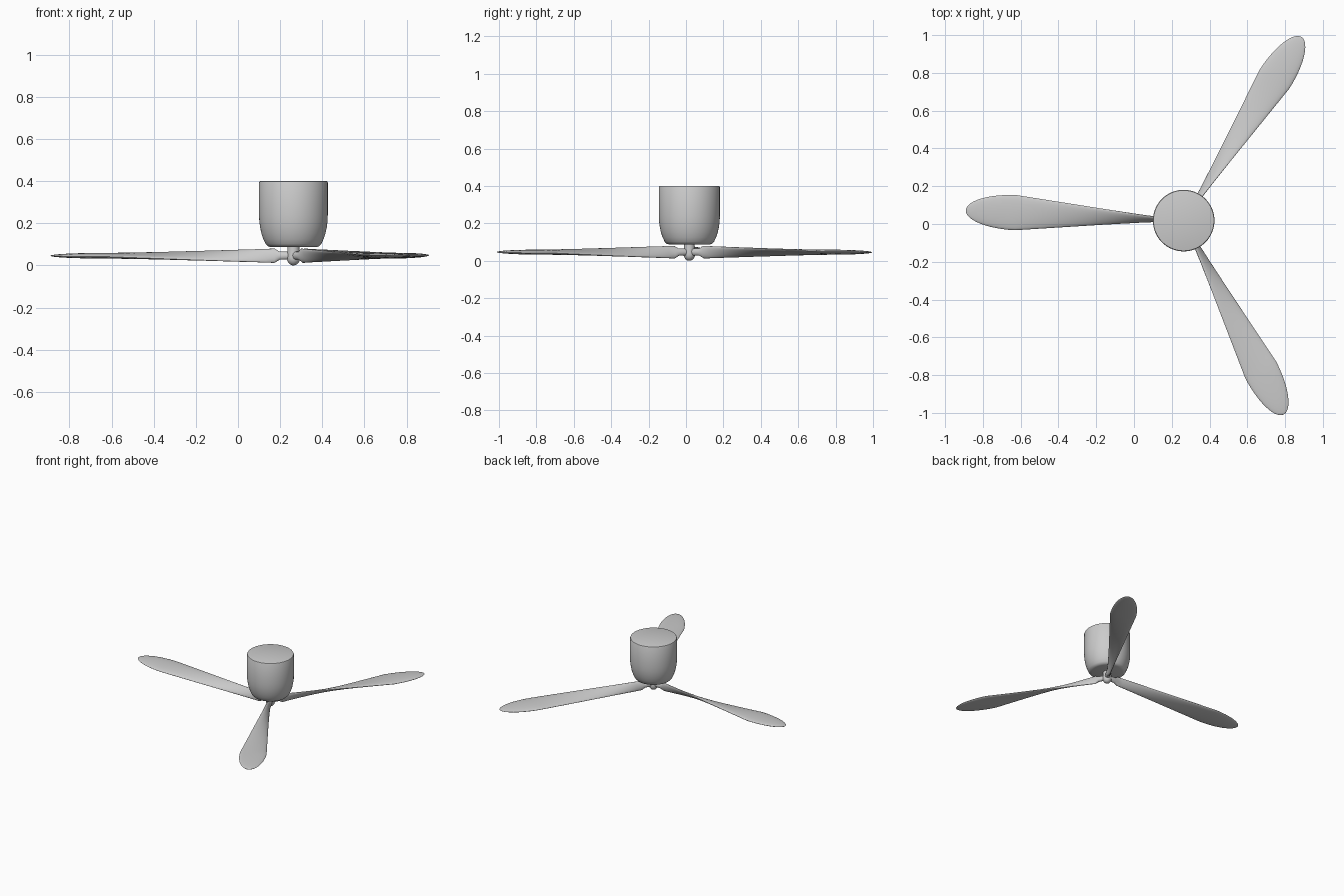
import bpy, bmesh, math

if "Cube" in bpy.data.objects:
    bpy.data.objects.remove(bpy.data.objects["Cube"])

CX, CY, BLADE_Z = 0.263, 0.018, 0.046

def finish(name, bm, angle=40):
    bmesh.ops.recalc_face_normals(bm, faces=bm.faces[:])
    me = bpy.data.meshes.new(name)
    bm.to_mesh(me)
    bm.free()
    ob = bpy.data.objects.new(name, me)
    bpy.context.collection.objects.link(ob)
    bpy.ops.object.select_all(action='DESELECT')
    bpy.context.view_layer.objects.active = ob
    ob.select_set(True)
    bpy.ops.object.shade_smooth_by_angle(angle=math.radians(angle))
    return ob

def loft(bm, rings):
    """Bridge closed rings of points and cap both ends."""
    vs = [[bm.verts.new(p) for p in ring] for ring in rings]
    n = len(vs[0])
    for a, b in zip(vs, vs[1:]):
        for i in range(n):
            j = (i + 1) % n
            bm.faces.new((a[i], a[j], b[j], b[i]))
    bm.faces.new(vs[0])
    bm.faces.new(vs[-1])

def lathe(name, profile, n=64):
    bm = bmesh.new()
    loft(bm, [[(r * math.cos(2 * math.pi * i / n), r * math.sin(2 * math.pi * i / n), z)
               for i in range(n)] for r, z in profile])
    ob = finish(name, bm)
    ob.location = (CX, CY, 0)
    return ob

# motor housing: straight drum with a rounded lower shoulder
lathe("motor_housing", [(0.108, 0.087), (0.122, 0.091), (0.132, 0.102), (0.143, 0.125),
                        (0.152, 0.152), (0.158, 0.18), (0.162, 0.21), (0.163, 0.24),
                        (0.163, 0.393), (0.160, 0.399), (0.157, 0.4)])

# hub shaft with a rounded nose
nose = [(0.031 * math.sin(math.radians(a)), 0.035 - 0.035 * math.cos(math.radians(a)))
        for a in range(6, 91, 12)]
lathe("hub", nose + [(0.031, 0.045), (0.028, 0.075), (0.028, 0.1)], 32)

# blades: steep narrow root lofted to a flat wide paddle with an elliptical end
R0, R1, R2, N = 0.09, 0.89, 1.155, 24

def section(r, chord, thick):
    cu, cz = chord
    length = math.hypot(cu, cz)
    nu, nz = -cz / length, cu / length
    ring = []
    for i in range(N):
        a = 2 * math.pi * i / N
        c, s = math.cos(a), math.sin(a) * thick
        ring.append((r, c * cu + s * nu, c * cz + s * nz))
    return ring

def blade(name, angle):
    bm = bmesh.new()
    # round neck and short flare into the blade root
    rings = [section(r, (0.003, -0.019), 0.017) for r in (0.015, 0.065)]
    for k in range(21):
        t = k / 20
        chord = (0.005 + 0.088 * t, -0.034 + 0.030 * t)
        rings.append(section(R0 + (R1 - R0) * t, chord, 0.010 + 0.003 * t))
    for k in range(1, 13):
        a = math.radians(89 * k / 12)
        s = math.cos(a)
        rings.append(section(R1 + (R2 - R1) * math.sin(a), (0.093 * s, -0.004 * s), 0.013 * s))
    loft(bm, rings)
    ob = finish(name, bm, 50)
    ob.location = (CX, CY, BLADE_Z)
    ob.rotation_euler = (0, 0, math.radians(angle))

for i in range(3):
    blade(f"blade_{i + 1}", 177.3 - 120 * i)
